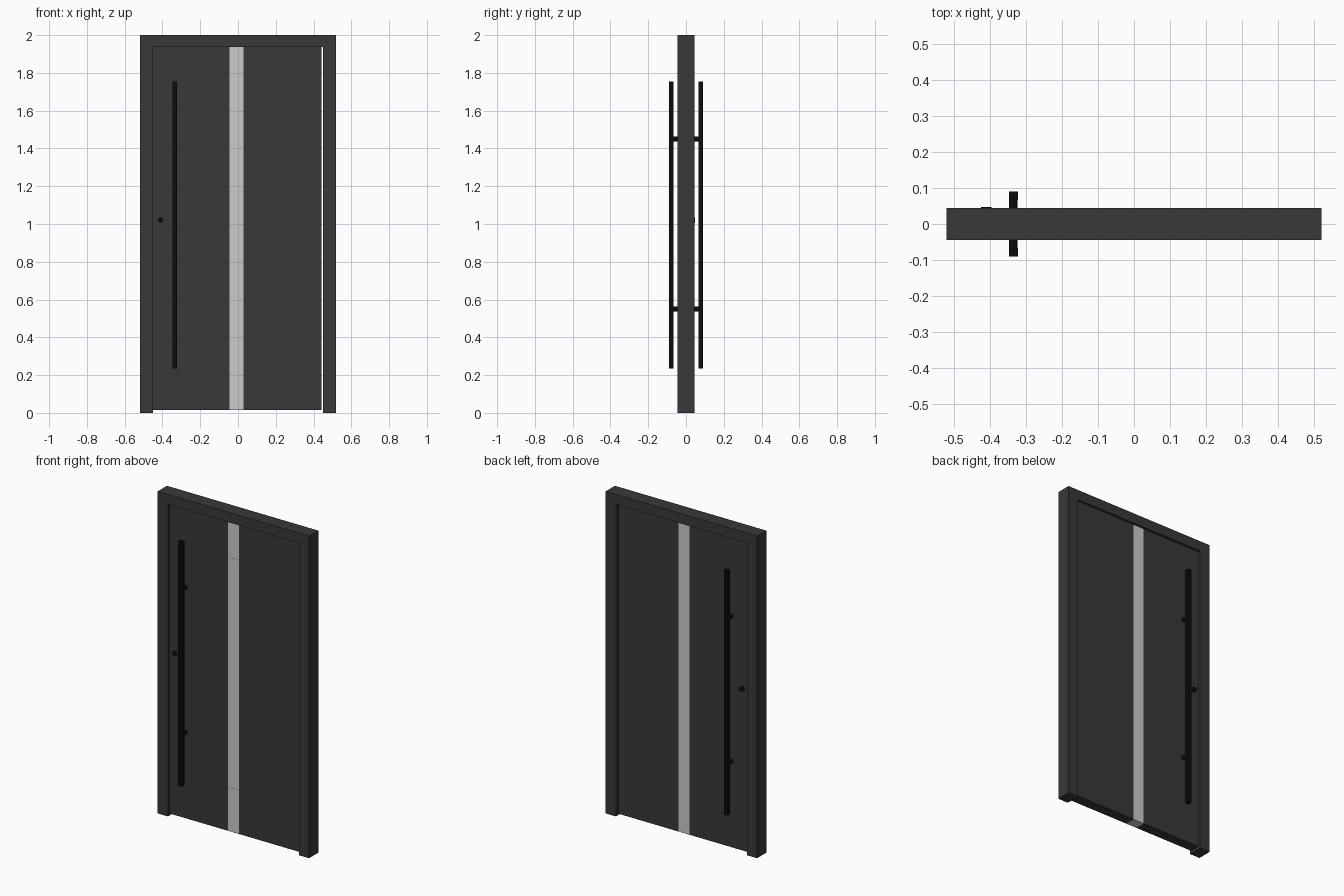
import bpy, math

if "Cube" in bpy.data.objects:
    bpy.data.objects.remove(bpy.data.objects["Cube"])


def material(name, value):
    m = bpy.data.materials.new(name)
    m.diffuse_color = (value, value, value, 1)
    m.use_nodes = True
    m.node_tree.nodes["Principled BSDF"].inputs["Base Color"].default_value = m.diffuse_color
    return m


DARK = material("dark_grey_paint", 0.04)
BLACK = material("black_metal", 0.004)


def box(name, x, y, z, mat=None):
    """Box from (min, max) ranges on each axis."""
    bpy.ops.mesh.primitive_cube_add(size=1, location=[sum(r) / 2 for r in (x, y, z)])
    ob = bpy.context.object
    ob.name = name
    ob.scale = [r[1] - r[0] for r in (x, y, z)]
    bpy.ops.object.transform_apply(location=False, rotation=False, scale=True)
    if mat:
        ob.data.materials.append(mat)
    return ob


def rod(name, x, z, y, radius, mat):
    """Cylinder lying along y."""
    bpy.ops.mesh.primitive_cylinder_add(vertices=32, radius=radius, depth=y[1] - y[0],
                                        location=(x, sum(y) / 2, z),
                                        rotation=(math.pi / 2, 0, 0))
    ob = bpy.context.object
    ob.name = name
    ob.data.materials.append(mat)
    bpy.ops.object.shade_smooth_by_angle()
    return ob


# Frame
FY = (-0.045, 0.045)
box("left_jamb", (-0.52, -0.45), FY, (0, 2), DARK)
box("right_jamb", (0.45, 0.52), FY, (0, 2), DARK)
box("head_jamb", (-0.45, 0.45), FY, (1.938, 2), DARK)

# Door leaf: two panels with a narrow gap on the hinge side
LY = (-0.032, 0.032)
LZ = (0.014, 1.936)
box("left_panel", (-0.449, -0.045), LY, LZ, DARK)
box("right_panel", (0.03, 0.443), LY, LZ, DARK)

# Light centre strip with two thin bands
box("centre_strip", (-0.045, 0.03), LY, LZ)
for name, z in (("lower", 0.273), ("upper", 1.702)):
    box(name + "_strip_band", (-0.045, 0.03), (-0.033, -0.030), (z - 0.013, z + 0.013))

# Pull handles on both faces
HX = -0.335
for side, s in (("front", -1), ("back", 1)):
    box(side + "_handle_bar", (HX - 0.0125, HX + 0.0125),
        sorted((s * 0.066, s * 0.09)), (0.235, 1.755), BLACK)
    for z in (0.55, 1.45):
        rod(side + "_handle_standoff", HX, z, sorted((s * 0.03, s * 0.068)), 0.012, BLACK)

# Lock cylinder through the leaf
rod("lock_cylinder", -0.41, 1.02, (-0.04, 0.047), 0.014, BLACK)
